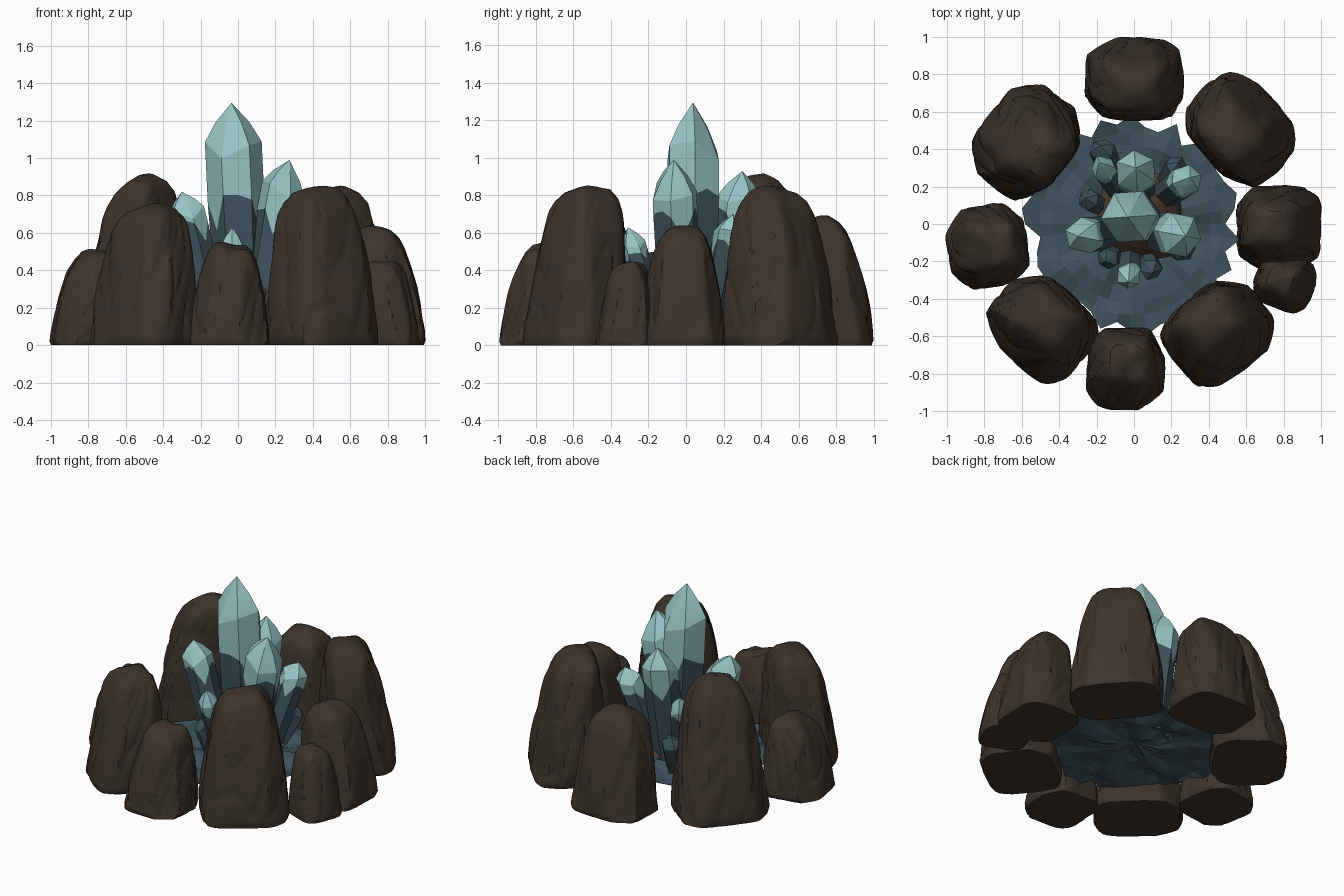
import bpy, bmesh, math, random
from mathutils import Vector, noise

if "Cube" in bpy.data.objects:
    bpy.data.objects.remove(bpy.data.objects["Cube"])

random.seed(4)


def material(name, rgb):
    m = bpy.data.materials.new(name)
    m.diffuse_color = (*rgb, 1)
    m.use_nodes = True
    m.node_tree.nodes["Principled BSDF"].inputs["Base Color"].default_value = m.diffuse_color
    return m


ROCK = material("dark brown rock", (0.046, 0.033, 0.024))
CRYSTAL = material("pale teal crystal", (0.31, 0.55, 0.55))
SLATE = material("slate blue", (0.05, 0.085, 0.108))
EARTH = material("earth brown", (0.085, 0.046, 0.030))


def finish(bm, name, mats):
    bmesh.ops.recalc_face_normals(bm, faces=bm.faces)
    me = bpy.data.meshes.new(name)
    bm.to_mesh(me)
    bm.free()
    for m in mats:
        me.materials.append(m)
    ob = bpy.data.objects.new(name, me)
    bpy.context.collection.objects.link(ob)
    return ob


def bridge(bm, a, b, mat=0):
    n = len(a)
    for i in range(n):
        bm.faces.new((a[i], a[(i + 1) % n], b[(i + 1) % n], b[i])).material_index = mat


def smooth(ob, angle):
    bpy.ops.object.select_all(action='DESELECT')
    ob.select_set(True)
    bpy.context.view_layer.objects.active = ob
    bpy.ops.object.shade_smooth_by_angle(angle=math.radians(angle))


# Height fraction and width scale of a boulder
PROFILE = [(0, .95), (.04, 1), (.12, .99), (.3, .945), (.5, .87), (.68, .77),
           (.82, .66), (.91, .55), (.97, .40), (1.0, .16)]


def profile(t):
    for (t0, s0), (t1, s1) in zip(PROFILE, PROFILE[1:]):
        if t <= t1:
            return s0 + (s1 - s0) * (t - t0) / (t1 - t0)
    return PROFILE[-1][1]


def rock(name, cx, cy, a, b, h, lean=.08, taper=0.0, turn=0.0):
    """Chiselled boulder with a rounded-square base, leaning towards the middle."""
    bm = bmesh.new()
    n, ang = 80, math.atan2(cy, cx) + turn
    ca, sa = math.cos(ang), math.sin(ang)
    seed = Vector((cx * 7, cy * 7, h * 5))
    cuts = []
    for i in range(8):
        u = 2 * math.pi * (i + random.uniform(-.35, .35)) / 8
        cuts.append((Vector((math.cos(u), math.sin(u), random.uniform(.2, .5))).normalized(),
                     random.uniform(.97, 1.05)))
    ts = [0, .04, .07] + [.07 + .81 * i / 26 for i in range(1, 27)] + [.91, .94, .97, .985, 1.0]
    rings = []
    for t in ts:
        ring = []
        for i in range(n):
            u = 2 * math.pi * i / n
            c, s = math.cos(u), math.sin(u)
            w = profile(t) * (1 - taper * t ** 1.5)
            k = w * (abs(c) ** 4 + abs(s) ** 4) ** (-1 / 4)
            p = Vector((c * k, s * k, t))
            # flat chisel cuts, then broad lumps and slanting cracks
            for d, off in cuts:
                over = d.dot(p) - off
                if over > 0:
                    p -= d * over * .9
            q = Vector((p.x, p.y, t * h * 2)) + seed
            lump = noise.noise(q * 1.6) * .06
            slant = Vector((q.x * 1.3 + 1.5 * t * h, q.y * 1.3 - t * h, q.z * .9 + .9 * c))
            ridge = max(0, .12 - abs(noise.noise(slant * 1.4))) / .12
            f = 1 + (lump - .05 * ridge) * (1 if t > .07 else .5)
            x = a * p.x * f - lean * h * t ** 1.3
            y = b * p.y * f
            z = h * max(0, p.z) + noise.noise(q * 1.8) * .03 * t * t
            z = z if t > 0 else 0
            ring.append(bm.verts.new((cx + x * ca - y * sa, cy + x * sa + y * ca, z)))
        if rings:
            bridge(bm, rings[-1], ring)
        rings.append(ring)
    bm.faces.new(rings[0])
    mid = sum((v.co for v in rings[-1]), Vector()) / n
    top = bm.verts.new(mid + Vector((0, 0, .004)))
    for i in range(n):
        bm.faces.new((rings[-1][i], rings[-1][(i + 1) % n], top))
    smooth(finish(bm, name, [ROCK]), 35)


# Ring of boulders: centre, radial and tangential half size, height, lean, taper, turn
for args in [("back_rock", 0, .777, .225, .265, .675),
             ("back_left_rock", -.58, .445, .242, .30, .905, .13, .12),
             ("left_rock", -.785, -.12, .215, .222, .50),
             ("front_left_rock", -.495, -.555, .237, .285, .75),
             ("front_rock", -.045, -.775, .222, .212, .54),
             ("front_right_rock", .455, -.58, .242, .285, .85),
             ("right_rock", .775, -.02, .227, .225, .63),
             ("small_right_rock", .81, -.31, .16, .15, .45),
             ("back_right_rock", .572, .505, .238, .297, .84)]:
    rock(*args)


# Broken slate floor: uneven sheet with a ragged rim
def floor():
    bm = bmesh.new()
    n, prev = 44, None
    rim = [random.uniform(.49, .60) for _ in range(n)]
    centre = bm.verts.new((-.01, 0, .13))
    for f in (.25, .45, .62, .78, .9, 1):
        ring = []
        for i in range(n):
            u = 2 * math.pi * i / n
            r = (rim[i] if f == 1 else .54) * f
            x, y = r * math.cos(u) - .015, r * math.sin(u)
            z = .105 + .05 * noise.noise(Vector((x * 6, y * 6, 2))) + random.uniform(-.008, .008)
            ring.append(bm.verts.new((x, y, z)))
        if prev:
            bridge(bm, prev, ring)
        else:
            for i in range(n):
                bm.faces.new((centre, ring[i], ring[(i + 1) % n]))
        prev = ring
    finish(bm, "slate_floor", [SLATE])


floor()


# Earth mound holding the crystals
def mound():
    bm = bmesh.new()
    n, prev = 16, None
    for r, z in ((.25, .14), (.21, .20), (.16, .30), (.08, .38)):
        ring = []
        for i in range(n):
            u = 2 * math.pi * i / n
            k = r * random.uniform(.88, 1.1)
            ring.append(bm.verts.new((.03 + k * math.cos(u), .02 + k * math.sin(u), z)))
        if prev:
            bridge(bm, prev, ring)
        prev = ring
    bm.faces.new(prev)
    finish(bm, "earth_mound", [EARTH])


mound()


def crystal(name, base, tip, r, hi, lo, shoulder, turn=0.0, dark=False):
    """Six-sided crystal with a zigzag slate sleeve around its lower part."""
    bm = bmesh.new()
    base, tip = Vector(base), Vector(tip)
    axis = tip - base
    rot = axis.to_track_quat('Z', 'Y')
    length, n = axis.length, 12

    def ring(heights, radius):
        out = []
        for i in range(n):
            u = 2 * math.pi * i / n + turn
            # every second point is the middle of a flat side
            k = radius * (1 if i % 2 == 0 else math.cos(math.pi / 6))
            p = Vector((k * math.cos(u), k * math.sin(u), heights[i] * length))
            out.append(bm.verts.new(base + rot @ p))
        return out

    jag = [lo if i % 4 == 1 else hi + random.uniform(-.05, .03) for i in range(n)]
    corner = [shoulder + random.uniform(-.07, .05) for _ in range(6)]
    edge = [corner[i // 2] if i % 2 == 0 else (corner[i // 2] + corner[(i // 2 + 1) % 6]) / 2
            for i in range(n)]
    a = ring([0] * n, r * .85)
    b = ring(jag, r)
    c = ring(edge, r)
    d = ring([e + (1 - e) * .5 for e in edge], r * .6)
    bm.faces.new(a).material_index = 1
    bridge(bm, a, b, 1)
    bridge(bm, b, c, 1 if dark else 0)
    bridge(bm, c, d, 1 if dark else 0)
    top = bm.verts.new(tip)
    for i in range(n):
        bm.faces.new((d[i], d[(i + 1) % n], top)).material_index = 1 if dark else 0
    smooth(finish(bm, name, [CRYSTAL, SLATE]), 20)


# Crystals: base, tip, radius, sleeve high/low, shoulder
crystal("main_crystal", (.02, .04, .13), (-.035, .038, 1.295), .152, .58, .42, .80, .55)
crystal("right_crystal", (.12, -.04, .13), (.275, -.065, .99), .125, .70, .54, .80, .5)
crystal("left_crystal", (-.12, -.04, .13), (-.30, -.065, .82), .098, .76, .60, .84, .1)
crystal("back_crystal", (.01, .17, .13), (.01, .30, .93), .115, .72, .58, .82, .6)
crystal("back_right_crystal", (.15, .14, .13), (.30, .25, .70), .085, .76, .62, .84, .2)
crystal("front_crystal", (-.02, -.16, .13), (-.03, -.31, .63), .068, .74, .64, .82, .5)
crystal("back_left_crystal", (-.08, .17, .13), (-.185, .33, .64), .068, .76, .64, .82, .4)

# Small dark shards at the foot of the cluster
for i, (x, y, z, r) in enumerate([(.28, -.14, .42, .07), (-.26, .14, .32, .06), (.10, -.26, .34, .06),
                                  (-.15, -.2, .36, .06), (.24, .33, .34, .06), (-.18, .42, .40, .07)]):
    crystal(f"dark_shard_{i + 1}", (x * .7, y * .7, .12), (x, y, z), r, .6, .5, .8, i * .4, True)
